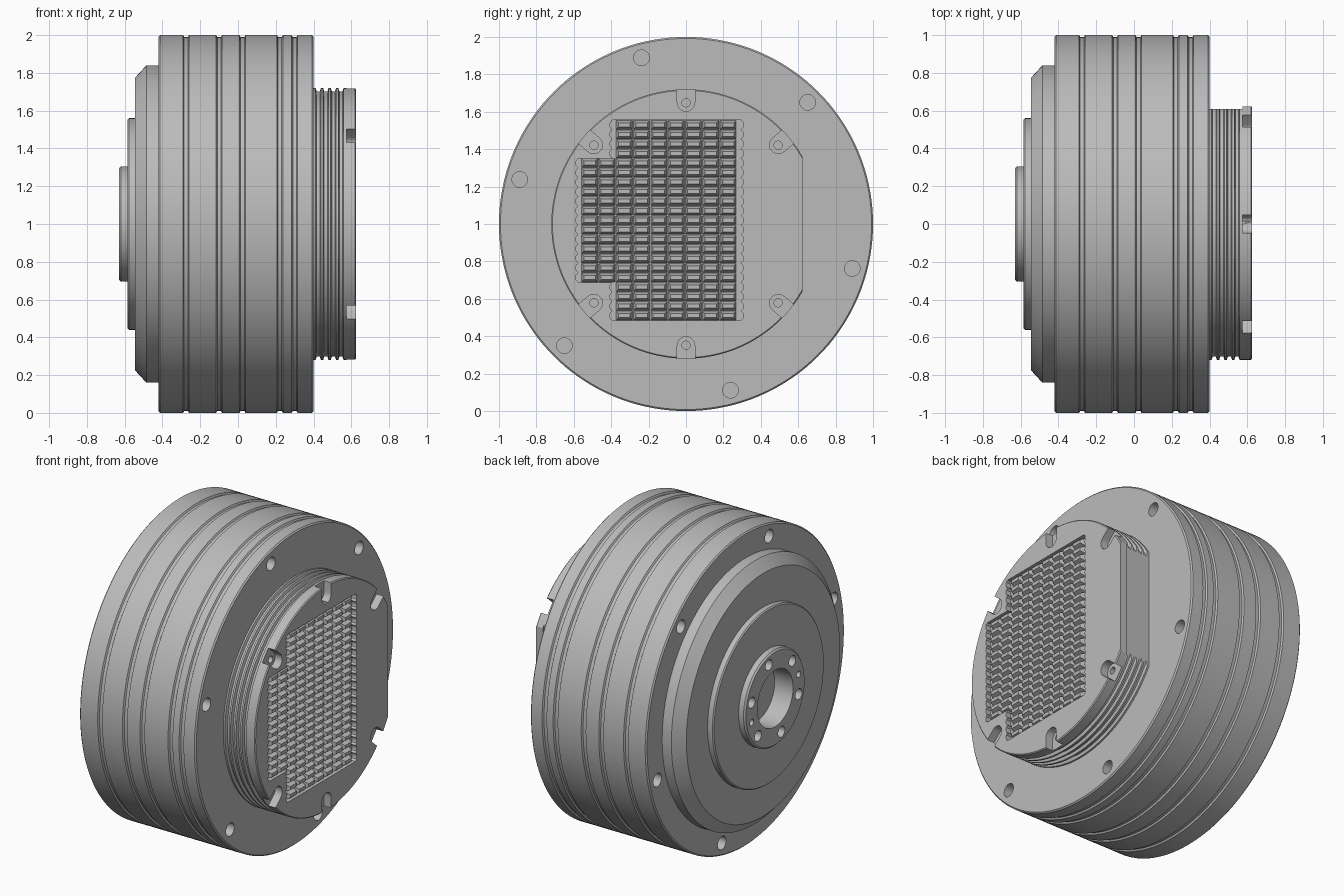
import bpy, bmesh
from math import cos, sin, pi, radians

cube = bpy.data.objects.get("Cube")
if cube:
    bpy.data.objects.remove(cube)

metal = bpy.data.materials.new("grey metal")
metal.use_nodes = True
metal.diffuse_color = (0.5, 0.5, 0.5, 1)
metal.node_tree.nodes["Principled BSDF"].inputs["Base Color"].default_value = (0.5, 0.5, 0.5, 1)


def finish(name, bm):
    bmesh.ops.recalc_face_normals(bm, faces=bm.faces)
    mesh = bpy.data.meshes.new(name)
    bm.to_mesh(mesh)
    bm.free()
    mesh.materials.append(metal)
    obj = bpy.data.objects.new(name, mesh)
    bpy.context.collection.objects.link(obj)
    return obj


def lathe(name, profile, steps=144, flat=None):
    """Turn (x, radius) points about the x axis; optionally slice off y > flat."""
    bm = bmesh.new()
    rings = []
    for x, r in profile:
        if r == 0:
            rings.append([bm.verts.new((x, 0, 1))] * steps)
        else:
            angles = [2 * pi * i / steps for i in range(steps)]
            rings.append([bm.verts.new((x, r * cos(a), 1 + r * sin(a))) for a in angles])
    for a, b in zip(rings, rings[1:]):
        for i in range(steps):
            j = (i + 1) % steps
            bm.faces.new(list(dict.fromkeys((a[i], a[j], b[j], b[i]))))
    if flat:
        cut = bmesh.ops.bisect_plane(bm, geom=bm.verts[:] + bm.edges[:] + bm.faces[:],
                                     plane_co=(0, flat, 0), plane_no=(0, 1, 0), clear_outer=True)
        rim = [e for e in cut["geom_cut"] if isinstance(e, bmesh.types.BMEdge)]
        bmesh.ops.holes_fill(bm, edges=rim)
    return finish(name, bm)


def add_prism(bm, outline, x0, x1):
    """Extrude a (y, z) outline along x."""
    low = [bm.verts.new((x0, y, z)) for y, z in outline]
    high = [bm.verts.new((x1, y, z)) for y, z in outline]
    bm.faces.new(low)
    bm.faces.new(high)
    n = len(outline)
    for i in range(n):
        j = (i + 1) % n
        bm.faces.new((low[i], low[j], high[j], high[i]))


def circle(angle, dist, radius, n=24):
    y, z = dist * cos(angle), 1 + dist * sin(angle)
    return [(y + radius * cos(2 * pi * i / n), z + radius * sin(2 * pi * i / n)) for i in range(n)]


def carve(obj, prisms):
    """Subtract (outline, x0, x1) prisms from an object."""
    bm = bmesh.new()
    for outline, x0, x1 in prisms:
        add_prism(bm, outline, x0, x1)
    cutter = finish("cutter", bm)
    cutter.hide_render = True
    mod = obj.modifiers.new("carve", "BOOLEAN")
    mod.operation, mod.solver, mod.object = "DIFFERENCE", "EXACT", cutter
    bpy.context.view_layer.objects.active = obj
    bpy.ops.object.modifier_apply(modifier=mod.name)
    bpy.data.objects.remove(cutter)


def smooth(obj):
    bpy.ops.object.select_all(action="DESELECT")
    obj.select_set(True)
    bpy.context.view_layer.objects.active = obj
    bpy.ops.object.shade_smooth_by_angle(angle=radians(25))


def grooved(centres, r, half, depth):
    pts = []
    for c in centres:
        pts += [(c - half, r), (c - half * 0.6, r - depth), (c + half * 0.6, r - depth), (c + half, r)]
    return pts


# Main drum with the stepped hub, centre bore and surface grooves
profile = [(-0.5, 0), (-0.5, 0.18), (-0.63, 0.18), (-0.63, 0.295), (-0.62, 0.305), (-0.585, 0.305),
           (-0.585, 0.553), (-0.578, 0.56), (-0.545, 0.56), (-0.545, 0.775), (-0.485, 0.84),
           (-0.42, 0.84), (-0.42, 0.992), (-0.412, 1)]
profile += grooved((-0.275, -0.1, 0.024, 0.222, 0.3), 1, 0.016, 0.01)
profile += [(0.392, 1), (0.4, 0.992), (0.4, 0)]
drum = lathe("drum", profile)
holes = []
for k in range(6):
    a = radians(45 + 60 * k)
    holes += [(circle(a, 0.92, 0.042), 0.28, 0.45), (circle(a, 0.92, 0.042), -0.45, -0.3)]
    holes.append((circle(radians(15 + 60 * k), 0.245, 0.034), -0.7, -0.56))
for a in (-15, 165):
    holes.append((circle(radians(a), 0.245, 0.02), -0.7, -0.58))
carve(drum, holes)
smooth(drum)

# Ribbed neck with screw holes
screw_angles = [radians(a) for a in (40.6, 90, 139.4, 220.6, 270, 319.4)]
neck = lathe("neck", [(0.38, 0), (0.38, 0.72)] + grooved((0.425, 0.465, 0.505, 0.545), 0.72, 0.014, 0.018)
             + [(0.575, 0.72), (0.575, 0)], flat=0.61)
carve(neck, [(circle(a, 0.648, 0.022, 16), 0.52, 0.6) for a in screw_angles])
smooth(neck)


# Cover plate with a flat side, screw slots and a scalloped pocket
def slot(angle, width=0.047, centre=0.65):
    pts = [(0.8, -width), (0.8, width)]
    pts += [(centre + width * cos(t), width * sin(t)) for t in (pi / 2 + pi * i / 10 for i in range(11))]
    c, s = cos(angle), sin(angle)
    return [(u * c - v * s, 1 + u * s + v * c) for u, v in pts]


ROW, COL, ROWS, BUMP = 0.051, 0.0925, 21, 0.014
TOP = 1.53


def edge(y, first, last, side):
    """Scalloped upright edge running down from row first to row last."""
    pts = []
    for r in range(first, last + 1):
        z = TOP - r * ROW
        for dz, dy in ((0.5, 0), (0.3, 0.8), (0, 1), (-0.3, 0.8)):
            pts.append((y + side * dy * BUMP, z + dz * ROW))
    pts.append((y, TOP - (last + 0.5) * ROW))
    return pts


right_side = edge(0.292, 0, ROWS - 1, 1)
left_side = (edge(-0.393, 0, 3, -1)[:-1] + [(-0.393, TOP - 3.5 * ROW)] + edge(-0.575, 4, 16, -1)
             + edge(-0.393, 17, ROWS - 1, -1))
pocket = right_side + left_side[::-1]

cover = lathe("cover_plate", [(0.575, 0), (0.575, 0.72), (0.619, 0.72), (0.625, 0.714), (0.625, 0)], flat=0.622)
carve(cover, [(slot(a), 0.55, 0.65) for a in screw_angles])
carve(cover, [(pocket, 0.59, 0.65)])
smooth(cover)

# Rows of tapered fins filling the pocket
bm = bmesh.new()
for row in range(ROWS):
    for col in range(9):
        if col < 2 and not 4 <= row <= 16:
            continue
        y, z = -0.515 + col * COL, TOP - row * ROW
        base, top = [], []
        for sy, sz in ((-1, -1), (1, -1), (1, 1), (-1, 1)):
            base.append(bm.verts.new((0.588, y + sy * 0.044, z + sz * 0.0245)))
            top.append(bm.verts.new((0.622, y + sy * 0.031, z + sz * 0.011)))
        bm.faces.new(base)
        bm.faces.new(top)
        for i in range(4):
            j = (i + 1) % 4
            bm.faces.new((base[i], base[j], top[j], top[i]))
finish("cooling_fins", bm)
